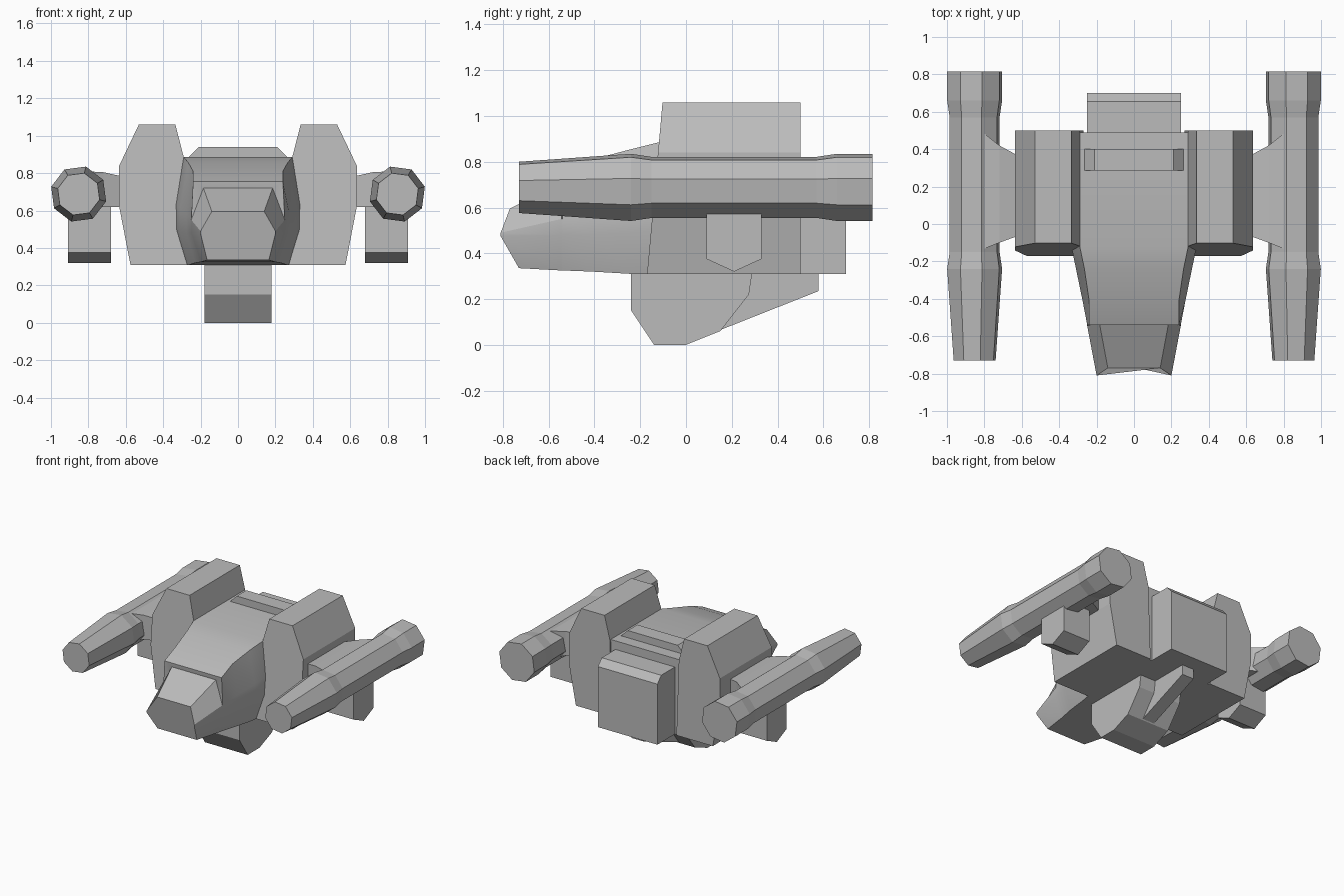
import bpy, bmesh, math
from mathutils import Vector

if "Cube" in bpy.data.objects:
    bpy.data.objects.remove(bpy.data.objects["Cube"], do_unlink=True)

grey = bpy.data.materials.new("hull grey")
grey.use_nodes = True
grey.diffuse_color = (0.5, 0.5, 0.5, 1)
grey.node_tree.nodes["Principled BSDF"].inputs["Base Color"].default_value = (0.5, 0.5, 0.5, 1)


def loft(name, rings, smooth=False):
    """Skin a row of equal-length point rings and cap both ends."""
    bm = bmesh.new()
    loops = [[bm.verts.new(p) for p in ring] for ring in rings]
    count = len(loops[0])
    for a, b in zip(loops, loops[1:]):
        for i in range(count):
            j = (i + 1) % count
            bm.faces.new((a[i], a[j], b[j], b[i]))
    bm.faces.new(loops[0])
    bm.faces.new(loops[-1])
    bmesh.ops.recalc_face_normals(bm, faces=bm.faces)
    mesh = bpy.data.meshes.new(name)
    bm.to_mesh(mesh)
    bm.free()
    mesh.materials.append(grey)
    obj = bpy.data.objects.new(name, mesh)
    bpy.context.collection.objects.link(obj)
    if smooth:
        bpy.ops.object.select_all(action='DESELECT')
        obj.select_set(True)
        bpy.context.view_layer.objects.active = obj
        bpy.ops.object.shade_smooth_by_angle(angle=math.radians(25))
    return obj


def side_extrude(name, profile, x0, x1):
    """Extrude a (y, z) profile across x."""
    return loft(name, [[(x, y, z) for y, z in profile] for x in (x0, x1)])


def pair(name, rings):
    """Build a part on the +x side and its mirror on the -x side."""
    for label, s in (("left", 1), ("right", -1)):
        loft(label + "_" + name, [[(s * x, y, z) for x, y, z in r] for r in rings])


def hull_ring(*half):
    """Complete a right-hand half section with its mirror."""
    return list(half) + [(-x, y, z) for x, y, z in reversed(half)]


def section(y, bottom, mid, top):
    return hull_ring((bottom[0], y, bottom[1]), (mid[0], y, mid[1]),
                     (mid[0], y, mid[2]), (top[0], y, top[1]))


# Central hull, tapering forward to the canopy lip, recessed window and snout
loft("hull", [
    section(0.49, (0.28, 0.31), (0.33, 0.50, 0.64), (0.29, 0.885)),
    section(-0.12, (0.28, 0.31), (0.335, 0.50, 0.64), (0.29, 0.885)),
    section(-0.24, (0.26, 0.31), (0.31, 0.49, 0.61), (0.265, 0.855)),
    section(-0.41, (0.23, 0.32), (0.275, 0.48, 0.58), (0.24, 0.81)),
    section(-0.54, (0.20, 0.325), (0.25, 0.48, 0.55), (0.24, 0.755)),
    hull_ring((0.20, -0.545, 0.325), (0.25, -0.545, 0.48),
              (0.25, -0.545, 0.55), (0.185, -0.53, 0.72)),
    hull_ring((0.165, -0.73, 0.335), (0.20, -0.81, 0.475),
              (0.20, -0.81, 0.49), (0.14, -0.77, 0.595)),
], smooth=True)

# Large side blocks with a leaning front face
block = [(0.27, 0.31), (0.575, 0.31), (0.635, 0.62), (0.635, 0.84),
         (0.53, 1.06), (0.335, 1.06), (0.29, 0.885)]
pair("side_block", [
    [(x, -0.17 + 0.09 * (z - 0.31), z) for x, z in block],
    [(x, 0.5, z) for x, z in block],
])

# Raised bar across the roof
bar = [(-0.28, 0.87), (0.28, 0.87), (0.21, 0.94), (-0.21, 0.94)]
loft("roof_bar", [[(x, y, z) for x, z in bar] for y in (0.285, 0.40)])

# Rear box with a chamfered upper edge
side_extrude("rear_box", [(0.45, 0.31), (0.70, 0.31), (0.70, 0.77),
                          (0.655, 0.82), (0.45, 0.82)], -0.25, 0.25)

# Keel block and the thin fin behind it
side_extrude("keel", [(-0.24, 0.32), (-0.24, 0.15), (-0.14, 0), (0, 0),
                      (0.15, 0.06), (0.275, 0.22), (0.29, 0.32)], -0.18, 0.18)
side_extrude("keel_fin", [(0.1, 0.32), (0.1, 0.045), (0.58, 0.235), (0.58, 0.32)],
             -0.05, 0.05)

# Eight-sided side engines
tube = []
for y, r in ((-0.73, 0.116), (-0.24, 0.152), (-0.15, 0.138),
             (0.57, 0.138), (0.66, 0.152), (0.815, 0.152)):
    angles = [math.radians(15 + 45 * k) for k in range(8)]
    tube.append([(0.852 + r * math.cos(a), y, 0.688 + r * math.sin(a)) for a in angles])
pair("engine", tube)

# Pylons flaring out from the blocks to the engines
pair("pylon", [
    [(x, y0, z0), (x, y1, z0), (x, y1, z1), (x, y0, z1)]
    for x, y0, y1, z0, z1 in ((0.61, -0.06, 0.36, 0.62, 0.78),
                              (0.72, -0.10, 0.42, 0.62, 0.805),
                              (0.82, -0.14, 0.50, 0.60, 0.81))
])

# Pointed pods hanging under the engines
pod = [(0.09, 0.66), (0.09, 0.375), (0.21, 0.32), (0.33, 0.375), (0.33, 0.66)]
pair("pod", [[(x, y, z) for y, z in pod] for x in (0.68, 0.91)])
